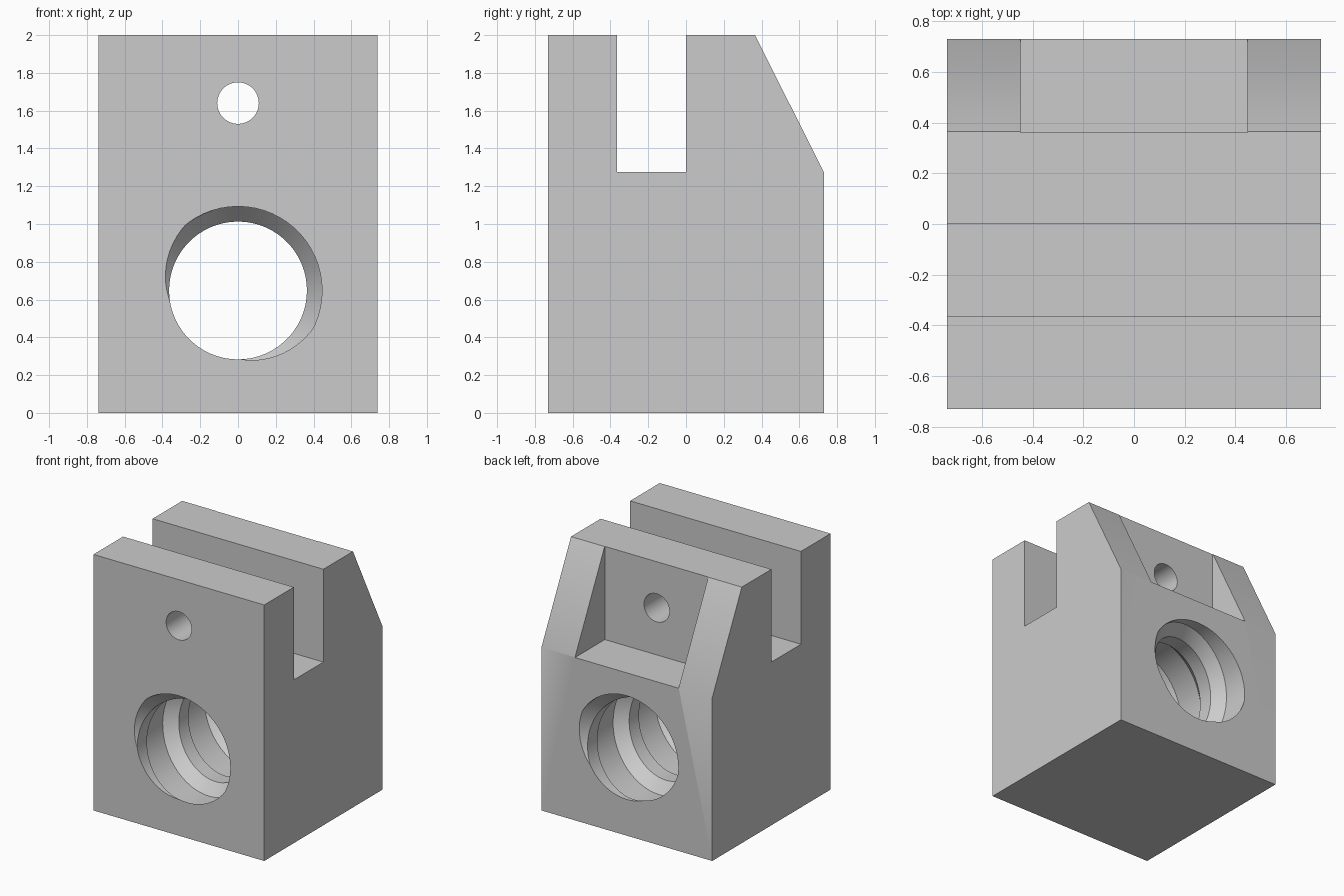
import bpy, bmesh, math
from mathutils import Matrix

if "Cube" in bpy.data.objects:
    bpy.data.objects.remove(bpy.data.objects["Cube"])

HX, HY = 0.738, 0.73          # half width and half depth of the block
FLOOR = 1.275                 # height of slot floor and chamfer start


def make_object(name, bm):
    bmesh.ops.recalc_face_normals(bm, faces=bm.faces)
    mesh = bpy.data.meshes.new(name)
    bm.to_mesh(mesh)
    bm.free()
    obj = bpy.data.objects.new(name, mesh)
    bpy.context.collection.objects.link(obj)
    return obj


def cut(target, cutter):
    cutter.hide_render = True
    mod = target.modifiers.new(cutter.name, 'BOOLEAN')
    mod.operation = 'DIFFERENCE'
    mod.solver = 'EXACT'
    mod.object = cutter
    bpy.context.view_layer.objects.active = target
    bpy.ops.object.modifier_apply(modifier=mod.name)
    bpy.data.objects.remove(cutter)


# Block: slotted and chamfered side profile, extruded across the width
profile = [(-HY, 0), (HY, 0), (HY, FLOOR), (0.365, 2), (0, 2),
           (0, FLOOR), (-0.365, FLOOR), (-0.365, 2), (-HY, 2)]
bm = bmesh.new()
face = bm.faces.new([bm.verts.new((-HX, y, z)) for y, z in profile])
ext = bmesh.ops.extrude_face_region(bm, geom=[face])
new_verts = [g for g in ext['geom'] if isinstance(g, bmesh.types.BMVert)]
bmesh.ops.translate(bm, verts=new_verts, vec=(2 * HX, 0, 0))
block = make_object("slotted_block", bm)

# Pocket cut into the rear chamfer
x, y0, y1, z0, z1 = 0.448, 0.362, 1.0, 1.272, 2.3
bm = bmesh.new()
bmesh.ops.create_cube(bm, size=1, matrix=Matrix.Translation((0, (y0 + y1) / 2, (z0 + z1) / 2))
                      @ Matrix.Diagonal((2 * x, y1 - y0, z1 - z0, 1)))
cut(block, make_object("pocket_cutter", bm))

# Small cross hole near the top
bm = bmesh.new()
bmesh.ops.create_cone(bm, cap_ends=True, segments=48, radius1=0.11, radius2=0.11, depth=2,
                      matrix=Matrix.Translation((0, 0, 1.64)) @ Matrix.Rotation(math.pi / 2, 4, 'X'))
cut(block, make_object("pin_hole_cutter", bm))

# Threaded bore: trapezoid thread, grid diagonals follow the helix
N, PITCH, CENTER_Z = 60, 0.514, 0.648
R_IN, R_OUT = 0.365, 0.445
STEP = PITCH / N
ROWS = int(2 * HY / STEP) + 13


def thread_radius(k):
    a = (6 * k - 33 - 273) % 360
    t = min(a / 60, 1, max(0, (276 - a) / 60))
    return R_IN + (R_OUT - R_IN) * t


bm = bmesh.new()
rings = []
for j in range(ROWS):
    ring = []
    for i in range(N):
        r, a = thread_radius(i + j), 2 * math.pi * i / N
        ring.append(bm.verts.new((r * math.cos(a), -HY + (j - 5.5) * STEP,
                                  CENTER_Z + r * math.sin(a))))
    rings.append(ring)
for lo, hi in zip(rings, rings[1:]):
    for i in range(N):
        n = (i + 1) % N
        bm.faces.new((lo[i], lo[n], hi[i]))
        bm.faces.new((lo[n], hi[n], hi[i]))
bm.faces.new(rings[0])
bm.faces.new(rings[-1])
cut(block, make_object("thread_cutter", bm))

# Single grey finish, smooth bores with crisp edges
grey = bpy.data.materials.new("plain_grey")
grey.diffuse_color = (0.6, 0.6, 0.6, 1)
grey.use_nodes = True
grey.node_tree.nodes["Principled BSDF"].inputs["Base Color"].default_value = grey.diffuse_color
block.data.materials.clear()
block.data.materials.append(grey)
for poly in block.data.polygons:
    poly.material_index = 0
bpy.ops.object.select_all(action='DESELECT')
block.select_set(True)
bpy.context.view_layer.objects.active = block
bpy.ops.object.shade_smooth_by_angle(angle=math.radians(30))
